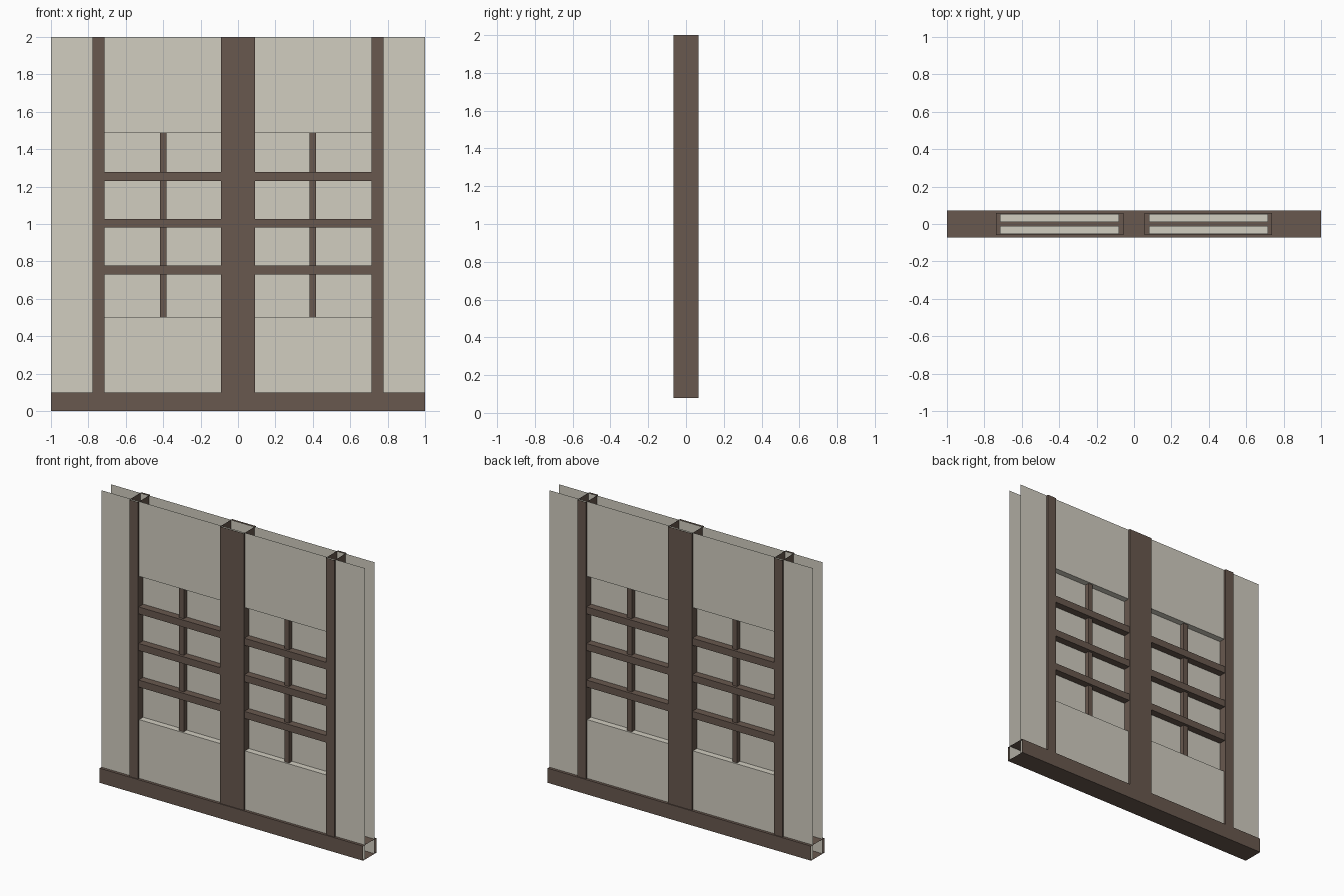
import bpy, bmesh, math

if "Cube" in bpy.data.objects:
    bpy.data.objects.remove(bpy.data.objects["Cube"])


def material(name, rgb):
    m = bpy.data.materials.new(name)
    lin = [((c / 255 + 0.055) / 1.055) ** 2.4 for c in rgb]
    m.diffuse_color = (*lin, 1)
    m.use_nodes = True
    m.node_tree.nodes["Principled BSDF"].inputs["Base Color"].default_value = m.diffuse_color
    return m


PLASTER = material("pale_plaster", (209, 205, 192))
WOOD = material("dark_wood", (104, 88, 78))


def finish(name, bm, mat):
    me = bpy.data.meshes.new(name)
    bm.to_mesh(me)
    bm.free()
    me.materials.append(mat)
    ob = bpy.data.objects.new(name, me)
    bpy.context.collection.objects.link(ob)
    return ob


def beam(name, lo, hi, axis):
    """Hollow timber: a box without the two end faces along axis."""
    bm = bmesh.new()
    bmesh.ops.create_cube(bm, size=1)
    bm.normal_update()
    ends = [f for f in bm.faces if abs(f.normal[axis]) > 0.5]
    bmesh.ops.delete(bm, geom=ends, context='FACES_ONLY')
    for v in bm.verts:
        for i in range(3):
            v.co[i] = lo[i] if v.co[i] < 0 else hi[i]
    return finish(name, bm, WOOD)


# Plaster sheet with two recessed window panels
XS = [-1, -0.717, -0.08, 0.08, 0.717, 1]
ZS = [0, 0.503, 1.486, 2]
FACE_Y, PANE_Y = -0.053, -0.01


def wall_sheet(name):
    bm = bmesh.new()

    def quad(*pts):
        bm.faces.new([bm.verts.new(p) for p in pts])

    f, p = FACE_Y, PANE_Y
    for i, (a, b) in enumerate(zip(XS, XS[1:])):
        for j, (c, d) in enumerate(zip(ZS, ZS[1:])):
            window = j == 1 and i in (1, 3)
            y = p if window else f
            quad((a, y, c), (b, y, c), (b, y, d), (a, y, d))
            if window:  # ledge, header and side reveals
                quad((a, f, c), (b, f, c), (b, p, c), (a, p, c))
                quad((a, p, d), (b, p, d), (b, f, d), (a, f, d))
                quad((a, f, c), (a, p, c), (a, p, d), (a, f, d))
                quad((b, f, d), (b, p, d), (b, p, c), (b, f, c))
    bmesh.ops.remove_doubles(bm, verts=bm.verts[:], dist=1e-4)
    return finish(name, bm, PLASTER)


wall_sheet("front_wall_sheet")
wall_sheet("back_wall_sheet").rotation_euler.z = math.pi

# Floor sill and centre post
beam("floor_sill", (-1, -0.072, 0), (1, 0.072, 0.1), 0)
beam("centre_post", (-0.09, -0.066, 0.08), (0.09, 0.066, 2), 2)

# Side posts, window rails and mullions on both sides
for side, s in (("left", -1), ("right", 1)):
    def pair(a, b):
        return sorted((s * a, s * b))

    x0, x1 = pair(0.713, 0.779)
    beam(side + "_post", (x0, -0.066, 0.08), (x1, 0.066, 2), 2)
    x0, x1 = pair(0.382, 0.417)
    beam(side + "_mullion", (x0, -0.042, 0.503), (x1, 0.042, 1.486), 2)
    x0, x1 = pair(0.056, 0.737)
    for k in range(3):
        z = 0.753 + 0.251 * k
        beam(f"{side}_rail_{k + 1}", (x0, -0.06, z - 0.024), (x1, 0.06, z + 0.024), 0)
